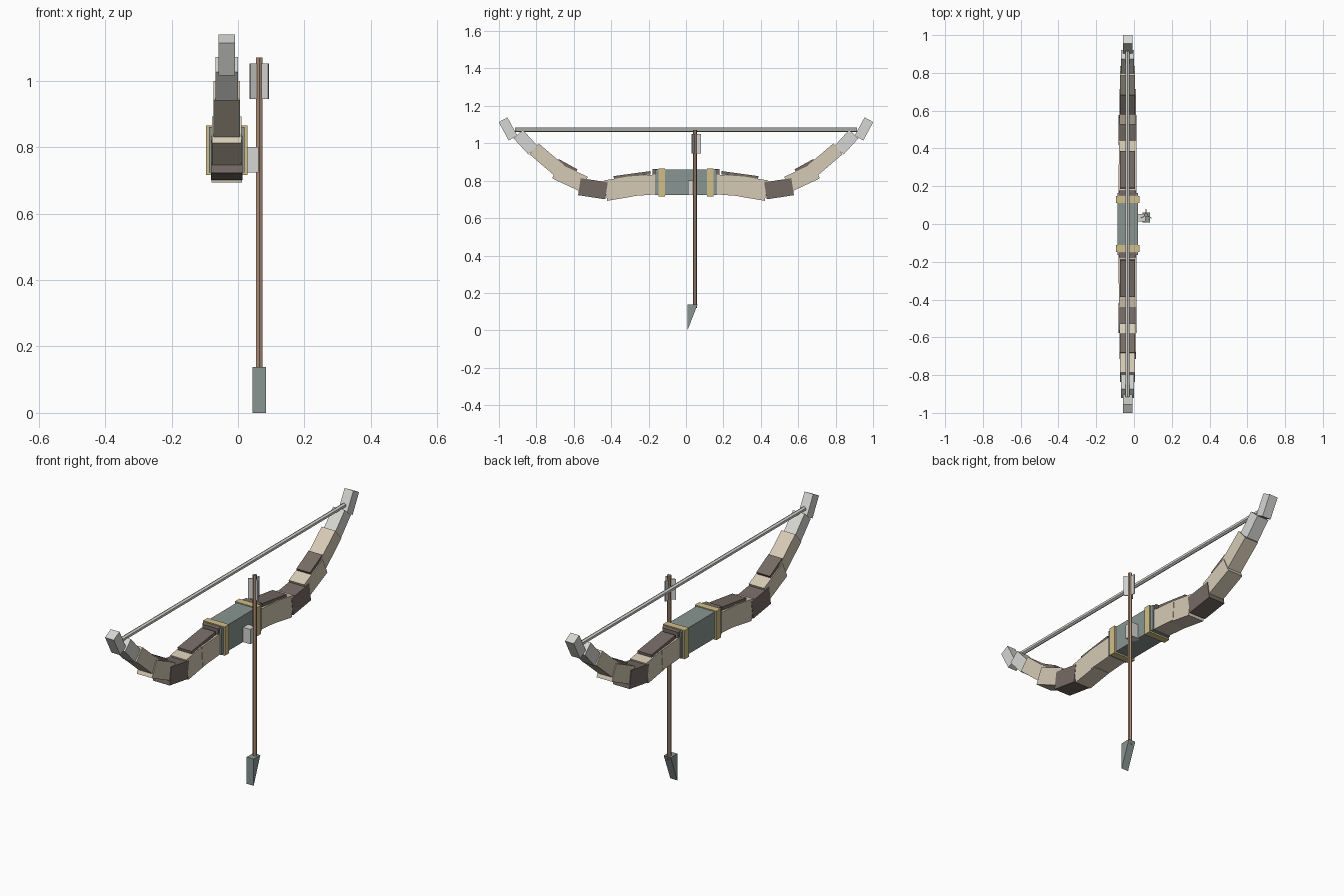
import bpy, bmesh, math
from mathutils import Vector, Matrix

if "Cube" in bpy.data.objects:
    bpy.data.objects.remove(bpy.data.objects["Cube"])

BX = -0.034           # centre plane of the bow
AX, AY = 0.064, 0.047  # arrow axis


def mat(name, r, g, b):
    m = bpy.data.materials.new(name)
    lin = [(c / 255 / 12.92) if c < 11 else ((c / 255 + 0.055) / 1.055) ** 2.4 for c in (r, g, b)]
    m.diffuse_color = (*lin, 1)
    m.use_nodes = True
    m.node_tree.nodes["Principled BSDF"].inputs["Base Color"].default_value = m.diffuse_color
    return m


BEIGE = mat("bone_beige", 213, 202, 181)
DARK = mat("dark_brown", 118, 107, 101)
GREY = mat("light_grey", 214, 214, 211)
TEAL = mat("grey_green_metal", 136, 150, 146)
GOLD = mat("gold_wrap", 209, 190, 136)
WOOD = mat("shaft_wood", 172, 140, 118)


def finish(name, bm, material):
    bmesh.ops.recalc_face_normals(bm, faces=bm.faces)
    me = bpy.data.meshes.new(name)
    bm.to_mesh(me)
    bm.free()
    me.materials.append(material)
    ob = bpy.data.objects.new(name, me)
    bpy.context.collection.objects.link(ob)
    return ob


def box(name, lo, hi, material):
    lo, hi = Vector(lo), Vector(hi)
    bm = bmesh.new()
    bmesh.ops.create_cube(bm, size=1, matrix=Matrix.Translation((lo + hi) / 2) @ Matrix.Diagonal((*(hi - lo), 1)))
    return finish(name, bm, material)


def bar(name, p0, p1, thick, width, material):
    """Box running between two (y, z) points, built on both limbs."""
    for side, s in (("right", 1), ("left", -1)):
        a, b = Vector((BX, s * p0[0], p0[1])), Vector((BX, s * p1[0], p1[1]))
        d = b - a
        m = (Matrix.Translation((a + b) / 2) @ Matrix.Rotation(math.atan2(d.z, d.y), 4, 'X')
             @ Matrix.Diagonal((width, d.length, thick, 1)))
        bm = bmesh.new()
        bmesh.ops.create_cube(bm, size=1, matrix=m)
        finish(f"{name}_{side}", bm, material)


def rod(name, centre, length, radius, sides, material, rot=Matrix()):
    bm = bmesh.new()
    bmesh.ops.create_cone(bm, cap_ends=True, segments=sides, radius1=radius, radius2=radius,
                          depth=length, matrix=Matrix.Translation(centre) @ rot)
    return finish(name, bm, material)


# Grip with two wraps and dark end collars
box("grip", (-0.087, -0.165, 0.724), (0.020, 0.165, 0.860), TEAL)
for side, s in (("right", 1), ("left", -1)):
    y = s * 0.130
    box(f"grip_wrap_{side}", (-0.096, y - 0.018, 0.716), (0.028, y + 0.018, 0.865), GOLD)
    y = s * 0.165
    box(f"grip_collar_{side}", (BX - 0.045, y - 0.013, 0.80), (BX + 0.045, y + 0.013, 0.862), DARK)

# Limb segments from grip to tip
bar("limb_inner", (0.15, 0.781), (0.31, 0.769), 0.106, 0.096, BEIGE)
bar("limb_lower", (0.29, 0.770), (0.430, 0.747), 0.110, 0.092, BEIGE)
bar("limb_elbow", (0.425, 0.746), (0.570, 0.768), 0.092, 0.095, DARK)
bar("limb_middle", (0.544, 0.781), (0.697, 0.852), 0.088, 0.088, BEIGE)
bar("limb_upper", (0.675, 0.853), (0.812, 0.970), 0.076, 0.079, BEIGE)
bar("limb_end", (0.818, 0.963), (0.897, 1.049), 0.067, 0.067, GREY)
bar("limb_tip", (0.925, 1.028), (0.978, 1.126), 0.053, 0.050, GREY)

# Thin dark plates lying on the limbs
bar("inner_plate", (0.190, 0.843), (0.386, 0.816), 0.017, 0.080, DARK)
bar("outer_plate", (0.585, 0.853), (0.685, 0.908), 0.018, 0.078, DARK)

# Bowstring
rod("bowstring", (BX, 0, 1.072), 1.83, 0.0115, 6, GREY, Matrix.Rotation(math.pi / 2, 4, 'X'))

# Arrow rest on the grip
box("arrow_rest", (0.010, 0.012, 0.724), (0.062, 0.054, 0.800), GREY)

# Arrow shaft
rod("arrow_shaft", (AX, AY, 0.595), 0.95, 0.0105, 6, WOOD)

# Wedge arrowhead: triangular profile extruded along x
bm = bmesh.new()
tri = bm.faces.new([bm.verts.new((AX - 0.02, y, z)) for y, z in ((0.008, 0.138), (0.062, 0.138), (0.008, 0.0))])
ext = bmesh.ops.extrude_face_region(bm, geom=[tri])
bmesh.ops.translate(bm, vec=(0.04, 0, 0), verts=[v for v in ext["geom"] if isinstance(v, bmesh.types.BMVert)])
finish("arrowhead", bm, TEAL)

# Three fletching fins around the shaft
for i in range(3):
    bm = bmesh.new()
    m = (Matrix.Translation((AX, AY, 0.998)) @ Matrix.Rotation(math.radians(90 + 120 * i), 4, 'Z')
         @ Matrix.Translation((0.016, 0, 0)) @ Matrix.Diagonal((0.032, 0.005, 0.106, 1)))
    bmesh.ops.create_cube(bm, size=1, matrix=m)
    finish(f"fletching_{i + 1}", bm, GREY)
